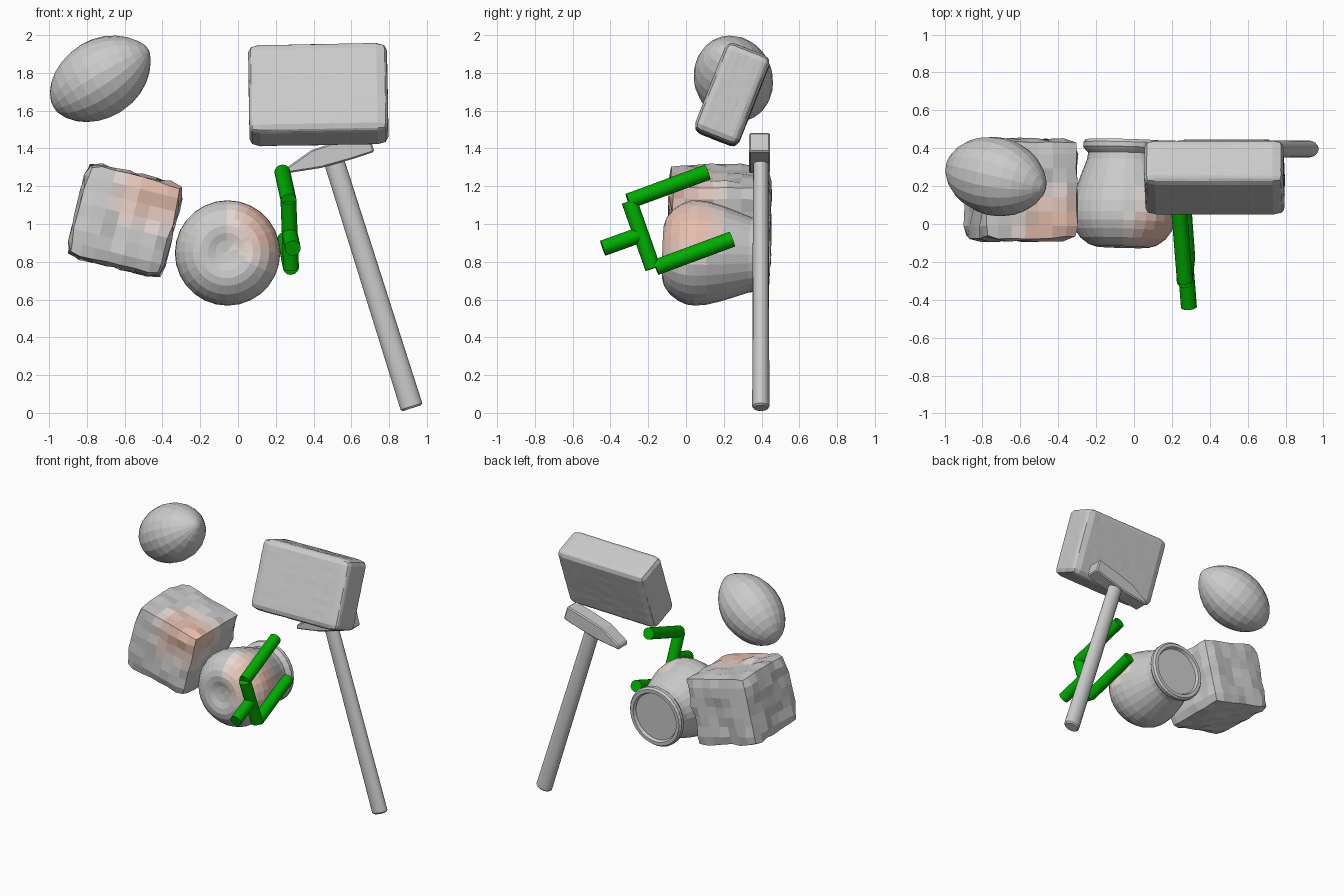
import bpy, bmesh, math, random
from mathutils import Vector, Matrix

if "Cube" in bpy.data.objects:
    bpy.data.objects.remove(bpy.data.objects["Cube"])

random.seed(4)


def material(name, rgb):
    m = bpy.data.materials.new(name)
    m.diffuse_color = (*rgb, 1)
    m.use_nodes = True
    m.node_tree.nodes["Principled BSDF"].inputs["Base Color"].default_value = m.diffuse_color
    return m


GREEN = material("green", (0.0, 0.42, 0.0))
GREY = material("grey", (0.8, 0.8, 0.8))
BLUSH = [material("blush_faint", (0.8, 0.70, 0.66)),
         material("blush_mid", (0.8, 0.60, 0.53)),
         material("blush_strong", (0.8, 0.52, 0.42))]


def finish(name, bm, smooth=None):
    bmesh.ops.recalc_face_normals(bm, faces=bm.faces[:])
    me = bpy.data.meshes.new(name)
    bm.to_mesh(me)
    bm.free()
    ob = bpy.data.objects.new(name, me)
    bpy.context.collection.objects.link(ob)
    if smooth:
        bpy.ops.object.select_all(action='DESELECT')
        ob.select_set(True)
        bpy.context.view_layer.objects.active = ob
        bpy.ops.object.shade_smooth_by_angle(angle=math.radians(smooth))
    return ob


def lathe(name, profile, origin, axis, segs=24, smooth=None):
    """Revolve (distance, radius) points about an axis; zero radius makes a pole."""
    bm = bmesh.new()
    rings = []
    for d, r in profile:
        n = segs if r > 0 else 1
        rings.append([bm.verts.new((r * math.cos(2 * math.pi * i / segs),
                                    r * math.sin(2 * math.pi * i / segs), d))
                      for i in range(n)])
    for a, b in zip(rings, rings[1:]):
        for i in range(segs):
            j = (i + 1) % segs
            quad = [a[i % len(a)], a[j % len(a)], b[j % len(b)], b[i % len(b)]]
            bm.faces.new(list(dict.fromkeys(quad)))
    rot = Vector(axis).to_track_quat('Z', 'Y').to_matrix().to_4x4()
    bm.transform(Matrix.Translation(origin) @ rot)
    return finish(name, bm, smooth)


def rounded_box(name, size, centre, rot, radius, cuts, jitter):
    """Gridded cube pulled onto a rounded box, with hand-cut bumps."""
    bm = bmesh.new()
    bmesh.ops.create_cube(bm, size=1)
    bmesh.ops.subdivide_edges(bm, edges=bm.edges[:], cuts=cuts, use_grid_fill=True)
    half = Vector(size) / 2
    for v in bm.verts:
        p = Vector([c * s for c, s in zip(v.co, size)])
        core = Vector([max(-h + radius, min(h - radius, c)) for c, h in zip(p, half)])
        out = (p - core).normalized()
        v.co = core + out * (radius + random.uniform(-jitter, jitter))
    bm.transform(Matrix.Translation(centre) @ rot)
    return finish(name, bm)


def blush(ob, spot, reach):
    """Soft stain: faces near the spot get stepped tints."""
    for m in [GREY] + BLUSH:
        ob.data.materials.append(m)
    for p in ob.data.polygons:
        k = 1 - (p.center - Vector(spot)).length / reach
        p.material_index = max(0, min(3, math.ceil(k * 4)))


def rod(name, a, b, r):
    a, b = Vector(a), Vector(b)
    n = (b - a).length
    ob = lathe(name, [(0, 0), (0, r), (n, r), (n, 0)], a, b - a, 20, 40)
    ob.data.materials.append(GREEN)


# Lemon: revolved, blunt at one end and pointed at the other
lemon = []
for i in range(15):
    t = -math.cos(math.pi * i / 14)
    r = 0.208 * max(0, 1 - t * t) ** (0.55 if t < 0 else 0.66)
    lemon.append((0.30 * t, 0 if i in (0, 14) else r))
lathe("lemon", lemon, (-0.725, 0.25, 1.772), (0.82, -0.2, 0.51), 20)

# Bumpy cube
cube = rounded_box("bumpy_cube", (0.52, 0.53, 0.505), (-0.598, 0.18, 1.02),
                   Matrix.Rotation(math.radians(14), 4, 'Y'), 0.045, 6, 0.011)
blush(cube, (-0.42, -0.03, 1.2), 0.27)

# Jar lying down: dimpled base to the front, rimmed mouth to the back
jar = lathe("jar", [(0.025, 0), (0.018, 0.06), (0.004, 0.10), (0, 0.14), (0.012, 0.18),
                    (0.045, 0.225), (0.09, 0.257), (0.135, 0.275), (0.18, 0.279),
                    (0.24, 0.272), (0.32, 0.25), (0.40, 0.222), (0.46, 0.20),
                    (0.495, 0.195), (0.51, 0.21), (0.525, 0.222), (0.55, 0.222),
                    (0.565, 0.21), (0.565, 0.185), (0.545, 0.175), (0.545, 0)],
            (-0.06, -0.122, 0.853), (0.015, 0.57, -0.02), 28)
blush(jar, (0.16, -0.01, 0.99), 0.24)

# Heavy slab, tilted back
rot = Matrix.Rotation(math.radians(-1), 4, 'Y') @ Matrix.Rotation(math.radians(-21.5), 4, 'X')
rounded_box("slab", (0.735, 0.252, 0.505), (0.425, 0.245, 1.685), rot, 0.045, 12, 0.001)

# Hammer handle: flattened rod
bm = bmesh.new()
top, low = Vector((0.50, 0.396, 1.36)), Vector((0.921, 0.396, 0.025))
n = (top - low).length
bmesh.ops.create_cone(bm, cap_ends=True, segments=16, radius1=0.060, radius2=0.054, depth=n)
bmesh.ops.bevel(bm, geom=[e for e in bm.edges if abs(e.verts[0].co.z - e.verts[1].co.z) < 1e-5],
                offset=0.01, segments=1, affect='EDGES')
tilt = math.atan2(top.x - low.x, top.z - low.z)
bm.transform(Matrix.Translation((top + low) / 2) @ Matrix.Rotation(tilt, 4, 'Y')
             @ Matrix.Diagonal((1, 0.76, 1, 1)))
finish("hammer_handle", bm, 35)

# Hammer head: wedge-ended side profile given thickness
bm = bmesh.new()
side = [(0.255, 1.268), (0.44, 1.297), (0.60, 1.342), (0.722, 1.382),
        (0.692, 1.483), (0.55, 1.445), (0.39, 1.392), (0.262, 1.302)]
face = bm.faces.new([bm.verts.new((x, 0.333, z)) for x, z in side])
ext = bmesh.ops.extrude_face_region(bm, geom=[face])
bmesh.ops.translate(bm, vec=(0, 0.113, 0),
                    verts=[g for g in ext["geom"] if isinstance(g, bmesh.types.BMVert)])
bmesh.ops.bevel(bm, geom=bm.edges[:], offset=0.008, segments=1, affect='EDGES')
finish("hammer_head", bm)

# Green gripper: spine, two fingers and a stub
R = 0.042
upper, lower = (0.268, -0.285, 1.128), (0.28, -0.165, 0.772)
rod("gripper_spine", (0.267, -0.30, 1.12), (0.281, -0.175, 0.765), R)
rod("gripper_upper_finger", (0.269, -0.305, 1.12), (0.235, 0.115, 1.275), R)
rod("gripper_lower_finger", (0.28, -0.16, 0.77), (0.25, 0.245, 0.92), R)
rod("gripper_stub", (0.29, -0.44, 0.872), (0.274, -0.236, 0.945), R)
